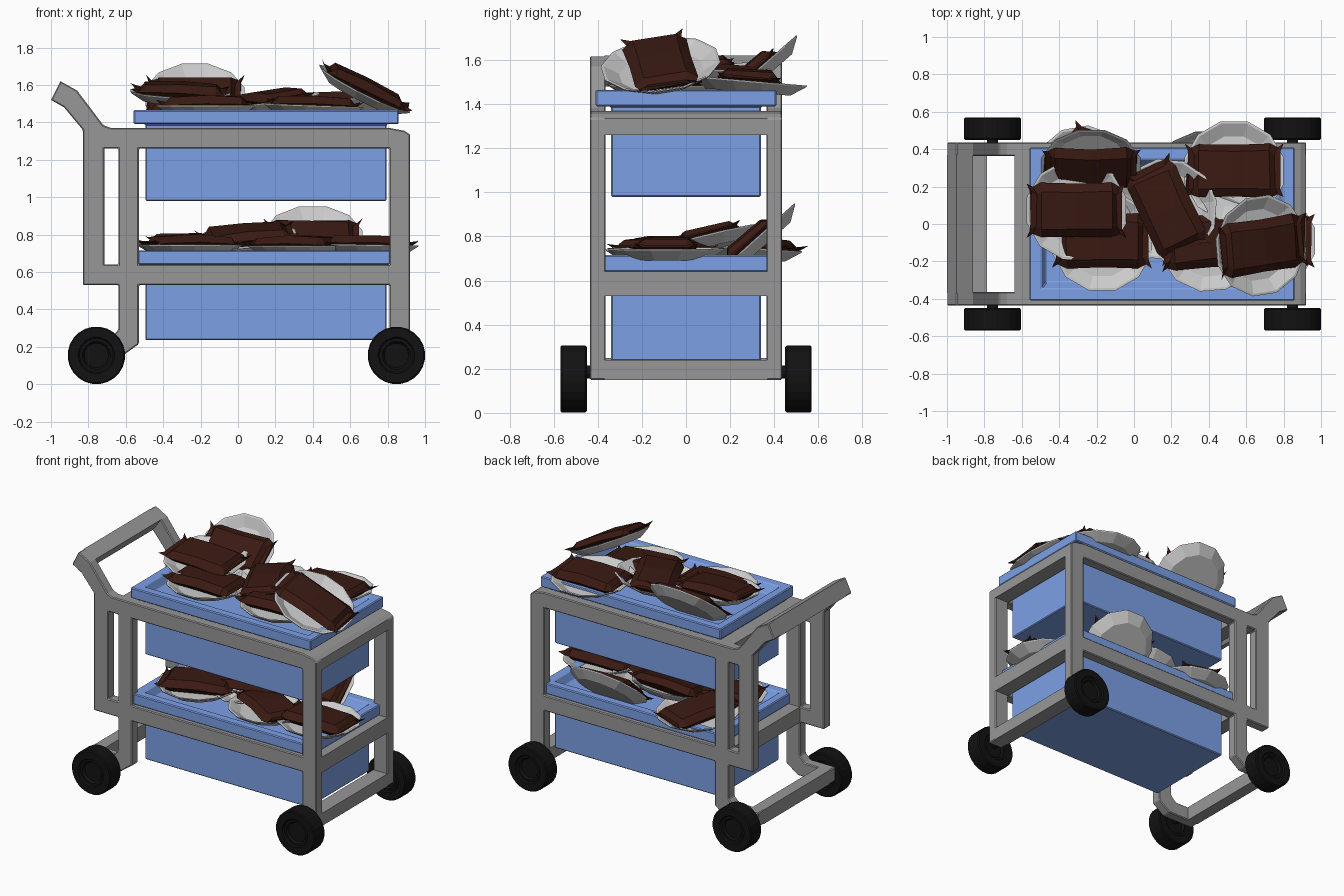
import bpy, bmesh, math, random
from mathutils import Matrix, Vector

if "Cube" in bpy.data.objects:
    bpy.data.objects.remove(bpy.data.objects["Cube"])

random.seed(4)


def material(name, rgb):
    m = bpy.data.materials.new(name)
    m.diffuse_color = (*rgb, 1)
    m.use_nodes = True
    m.node_tree.nodes["Principled BSDF"].inputs["Base Color"].default_value = m.diffuse_color
    return m


GREY = material("frame_grey", (0.31, 0.31, 0.31))
BLUE = material("tray_blue", (0.2, 0.35, 0.79))
BLACK = material("tyre_black", (0.006, 0.006, 0.006))
WHITE = material("plate_white", (0.66, 0.66, 0.66))
BROWN = material("pouch_brown", (0.042, 0.01, 0.006))


def add(name, mesh, mat, matrix=Matrix(), bevel=0):
    mesh.materials.append(mat)
    ob = bpy.data.objects.new(name, mesh)
    bpy.context.collection.objects.link(ob)
    ob.matrix_world = matrix
    if bevel:
        b = ob.modifiers.new("edge", "BEVEL")
        b.width, b.segments = bevel, 1
    return ob


def loft(name, rings):
    """Skin a list of equal-length point rings and cap both ends."""
    bm = bmesh.new()
    vs = [[bm.verts.new(p) for p in r] for r in rings]
    n = len(rings[0])
    for a, b in zip(vs, vs[1:]):
        for i in range(n):
            bm.faces.new((a[i], a[(i + 1) % n], b[(i + 1) % n], b[i]))
    bm.faces.new(vs[0][::-1])
    bm.faces.new(vs[-1])
    bmesh.ops.recalc_face_normals(bm, faces=bm.faces)
    me = bpy.data.meshes.new(name)
    bm.to_mesh(me)
    bm.free()
    return me


def circle(r, z, n):
    return [(r * math.cos(2 * math.pi * (i + .5) / n),
             r * math.sin(2 * math.pi * (i + .5) / n), z) for i in range(n)]


def rect(hx, hy, z):
    return [(-hx, -hy, z), (hx, -hy, z), (hx, hy, z), (-hx, hy, z)]


def box_points(x0, x1, z0, z1):
    return [(x0, z0), (x1, z0), (x1, z1), (x0, z1)]


def plate_profile(name, outlines, y, half, bevel=0.006):
    """Extrude an x-z outline with holes along y."""
    cu = bpy.data.curves.new(name, "CURVE")
    cu.dimensions, cu.fill_mode, cu.extrude = "2D", "BOTH", half
    for pts in outlines:
        sp = cu.splines.new("POLY")
        sp.points.add(len(pts) - 1)
        for p, (x, z) in zip(sp.points, pts):
            p.co = (x, z, 0, 1)
        sp.use_cyclic_u = True
    tmp = bpy.data.objects.new("tmp", cu)
    bpy.context.collection.objects.link(tmp)
    dg = bpy.context.evaluated_depsgraph_get()
    me = bpy.data.meshes.new_from_object(tmp.evaluated_get(dg))
    bpy.data.objects.remove(tmp)
    bm = bmesh.new()
    bm.from_mesh(me)
    bmesh.ops.remove_doubles(bm, verts=bm.verts, dist=1e-4)
    bmesh.ops.recalc_face_normals(bm, faces=bm.faces)
    for f in bm.faces:
        f.smooth = False
    bm.to_mesh(me)
    bm.free()
    me.materials.clear()
    add(name, me, GREY, Matrix.Translation((0, y, 0)) @ Matrix.Rotation(math.pi / 2, 4, "X"), bevel)


# Side frames: posts, rails, handle arm and rear foot in one outline
side = [(.81, .15), (.92, .15), (.92, 1.335), (.89, 1.355), (.81, 1.37), (-.68, 1.37),
        (-.72, 1.385), (-.86, 1.57), (-.95, 1.62), (-1, 1.52), (-.93, 1.48), (-.83, 1.36),
        (-.83, .53), (-.64, .53), (-.64, .29), (-.68, .25), (-.87, .25), (-.87, .15),
        (-.62, .15), (-.53, .215), (-.53, .53), (.81, .53)]
holes = [box_points(-.715, -.64, .64, 1.26), box_points(-.53, .81, .64, 1.26)]
for label, s in (("front", -1), ("back", 1)):
    plate_profile(label + "_side_frame", [side] + holes, s * .4, .036)

# Cross rails and push handle joining the two sides
rails = {
    "push_handle": [(-1, 1.52), (-.95, 1.62), (-.86, 1.57), (-.925, 1.48)],
    "right_top_rail": [(.81, 1.26), (.92, 1.26), (.92, 1.335), (.89, 1.355), (.81, 1.37)],
    "right_middle_rail": box_points(.81, .92, .53, .64),
    "right_bottom_rail": box_points(.81, .92, .15, .24),
    "left_top_rail": box_points(-.64, -.53, 1.26, 1.37),
    "left_middle_rail": box_points(-.64, -.53, .53, .64),
    "left_axle_rail": box_points(-.87, -.785, .15, .25),
}
for name, pts in rails.items():
    plate_profile(name, [pts], 0, .37, 0)

# Blue bins with a projecting rim and recessed top
for label, bottom, top in (("upper", .98, 1.465), ("lower", .235, .715)):
    me = loft("bin", [rect(.645, .34, bottom), rect(.645, .34, top - .075),
                      rect(.708, .41, top - .075), rect(.708, .41, top),
                      rect(.645, .345, top), rect(.62, .31, top - .06)])
    add(label + "_bin", me, BLUE, Matrix.Translation((.15, 0, 0)), .006)

# Wheels with a recessed hub
wheel_rings = [circle(r, z, 24) for r, z in (
    (.065, .025), (.075, .01), (.09, .01), (.098, 0), (.147, 0), (.154, .007), (.154, .113),
    (.147, .12), (.098, .12), (.09, .11), (.075, .11), (.065, .095))]
for xl, x in (("left", -.757), ("right", .847)):
    for yl, y in (("front", -.45), ("back", .57)):
        me = loft("wheel", wheel_rings)
        add(f"{xl}_{yl}_wheel", me, BLACK,
            Matrix.Translation((x, y, .154)) @ Matrix.Rotation(math.pi / 2, 4, "X"))
        # Axle stub into the frame
        stub = loft("axle", [circle(.03, -.06, 12), circle(.03, .06, 12)])
        add(f"{xl}_{yl}_axle", stub, BLACK,
            Matrix.Translation((x, math.copysign(.44, y), .185)) @ Matrix.Rotation(math.pi / 2, 4, "X"))


def pouch_mesh():
    """Crumpled pillow with pinched, concave flared ends."""
    stations = [(-.265, .145, .055, .047), (-.235, .125, .052, .03), (-.19, .145, .08, .005),
                (0, .14, .09, .005),
                (.19, .145, .08, .005), (.235, .125, .052, .03), (.265, .145, .055, .047)]
    rings = []
    for x, w, t, b in stations:
        m = (t + b) / 2 + (.012 if abs(x) > .25 else 0)
        bow = -.02 if x > .2 else .02 if x < -.2 else 0
        ring = [(x, -w, m), (x + bow, -.7 * w, t), (x + bow, .7 * w, t),
                (x, w, m), (x + bow, .7 * w, b), (x + bow, -.7 * w, b)]
        rings.append([Vector(p) + Vector([random.uniform(-.004, .004) for _ in "xyz"])
                      for p in ring])
    return loft("pouch", rings)


# Dirty plates: x, y, z, tilt about x, tilt about y, spin (degrees)
piles = {
    "upper": [(-.31, .08, 1.51, 6, 2, 0), (.18, .08, 1.47, 3, -7, -65),
              (.535, .28, 1.455, -5, 0, 0), (.655, -.11, 1.535, 6, 27, 8),
              (.4, -.09, 1.44, 0, 2, 5), (-.17, -.09, 1.44, 0, 0, 0),
              (-.23, .335, 1.5, 41, 0, 0)],
    "lower": [(-.25, -.08, .695, 0, 0, 20), (.05, .1, .74, 14, -4, 5),
              (.4, .33, .735, 42, 0, 0), (.7, -.09, .695, 0, 1, 0),
              (.32, -.1, .69, 0, 0, -30), (-.27, .25, .7, -4, 0, 70)],
}
for shelf, items in piles.items():
    for i, (x, y, z, rx, ry, rz) in enumerate(items, 1):
        turn = [Matrix.Rotation(math.radians(a), 4, k) for a, k in ((ry, "Y"), (rx, "X"), (rz, "Z"))]
        m = Matrix.Translation((x, y, z)) @ turn[0] @ turn[1] @ turn[2]
        dish = loft("plate", [circle(r, h, 12) for r, h in (
            (.2, 0), (.272, .045), (.275, .052), (.262, .052), (.195, .012))])
        add(f"{shelf}_plate_{i}", dish, WHITE, m)
        add(f"{shelf}_pouch_{i}", pouch_mesh(), BROWN, m @ Matrix.Translation((0, 0, .014)))
